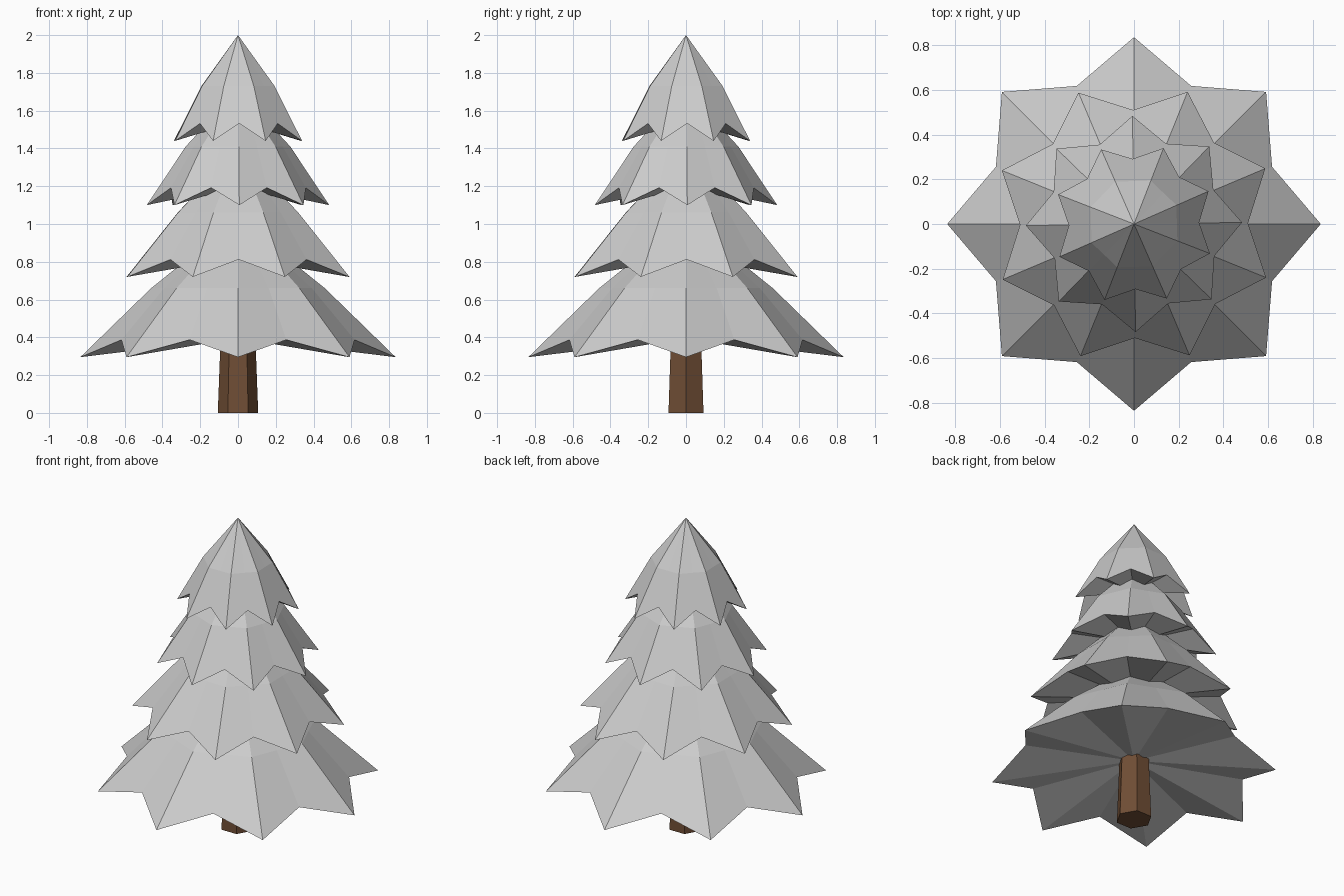
import bpy, bmesh
from math import cos, sin, pi

if "Cube" in bpy.data.objects:
    bpy.data.objects.remove(bpy.data.objects["Cube"])

POINTS = 8


def finish(name, bm):
    bmesh.ops.recalc_face_normals(bm, faces=bm.faces)
    mesh = bpy.data.meshes.new(name)
    bm.to_mesh(mesh)
    bm.free()
    obj = bpy.data.objects.new(name, mesh)
    bpy.context.collection.objects.link(obj)
    return obj


def star_ring(bm, turn, tip, notch):
    """Ring alternating between tip and notch, each given as (radius, height)."""
    ring = []
    for i in range(POINTS * 2):
        r, z = notch if i % 2 else tip
        a = turn + i * pi / POINTS
        ring.append(bm.verts.new((r * cos(a), r * sin(a), z)))
    return ring


def branch_tier(name, turn, radius, z_tip, ring_r, z_ring, z_top):
    bm = bmesh.new()
    z_notch = z_tip + 0.092
    hem = star_ring(bm, turn, (radius, z_tip), (radius * 0.8, z_notch))
    mid = star_ring(bm, turn, (ring_r, z_ring), (ring_r * 0.92, z_ring))
    top = bm.verts.new((0, 0, z_top))
    under = bm.verts.new((0, 0, z_notch + 0.01))
    n = len(hem)
    for i in range(n):
        j = (i + 1) % n
        bm.faces.new((hem[i], hem[j], mid[j], mid[i]))
        bm.faces.new((mid[i], mid[j], top))
        bm.faces.new((hem[j], hem[i], under))
    return finish(name, bm)


# Four star-shaped branch tiers, each turned a little further
tiers = [
    ("bottom_branches", 0.835, 0.295, 0.46, 0.66, 1.03),
    ("lower_branches", 0.637, 0.72, 0.345, 1.06, 1.40),
    ("upper_branches", 0.483, 1.10, 0.277, 1.41, 1.71),
    ("top_branches", 0.364, 1.44, 0.208, 1.73, 2.0),
]
for i, (name, *dims) in enumerate(tiers):
    branch_tier(name, 0.4 * i, *dims)

# Tapered six-sided trunk
bm = bmesh.new()
rings = [[bm.verts.new((r * cos(k * pi / 3), r * sin(k * pi / 3), z)) for k in range(6)]
         for r, z in ((0.107, 0), (0.09, 0.45))]
for k in range(6):
    j = (k + 1) % 6
    bm.faces.new((rings[0][k], rings[0][j], rings[1][j], rings[1][k]))
bm.faces.new(rings[0][::-1])
bm.faces.new(rings[1])
trunk = finish("trunk", bm)
bark = bpy.data.materials.new("bark")
bark.diffuse_color = (0.16, 0.075, 0.035, 1)
bark.use_nodes = True
bark.node_tree.nodes["Principled BSDF"].inputs["Base Color"].default_value = bark.diffuse_color
trunk.data.materials.append(bark)
